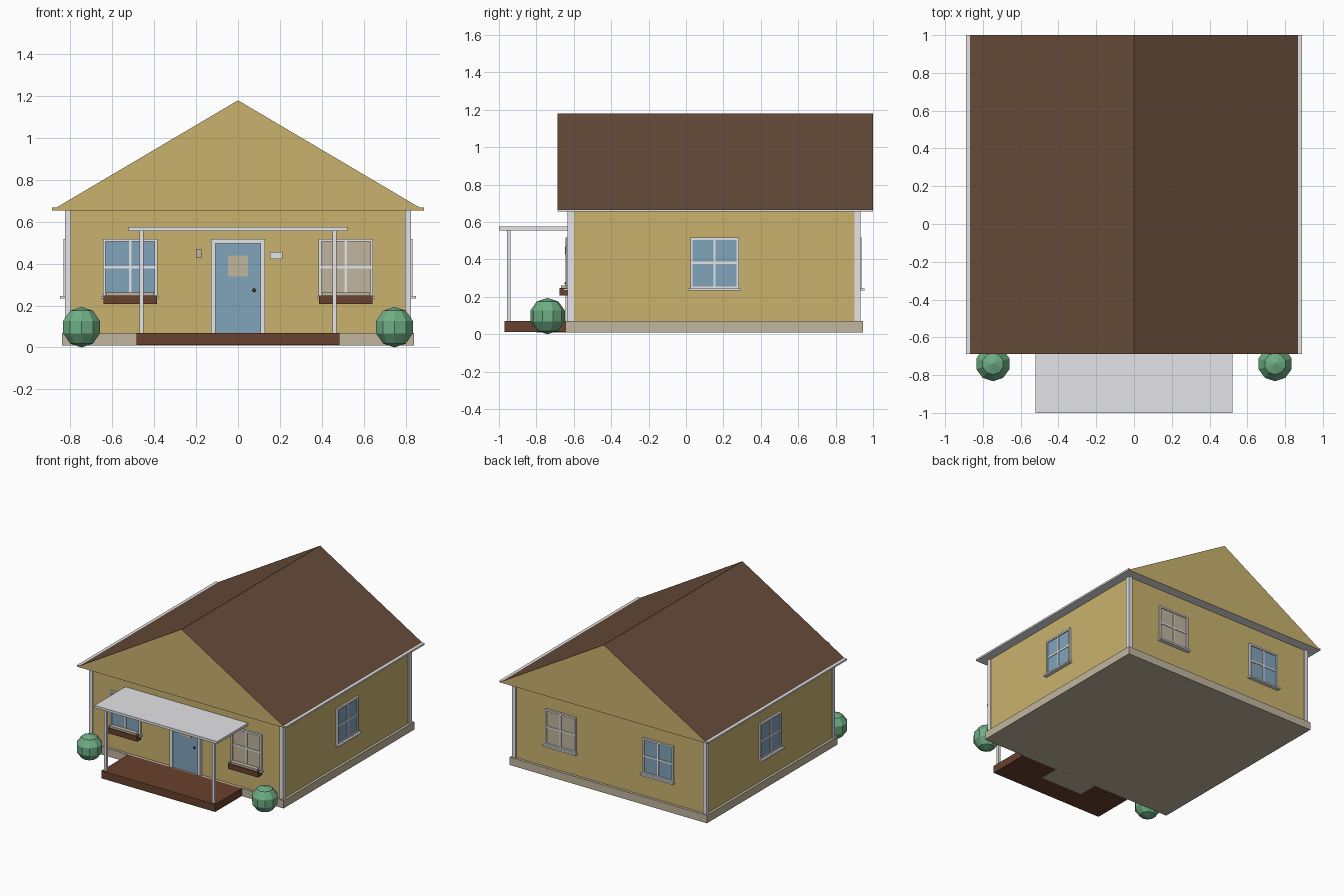
import bpy, bmesh, math
from mathutils import Matrix, Vector

if "Cube" in bpy.data.objects:
    bpy.data.objects.remove(bpy.data.objects["Cube"])


def material(name, r, g, b):
    m = bpy.data.materials.new(name)
    m.diffuse_color = (r, g, b, 1)
    m.use_nodes = True
    m.node_tree.nodes["Principled BSDF"].inputs["Base Color"].default_value = m.diffuse_color
    return m


WALL = material("tan_siding", 0.59, 0.45, 0.155)
WHITE = material("white_trim", 0.80, 0.80, 0.82)
ROOF = material("roof_brown", 0.135, 0.073, 0.043)
WOOD = material("wood_brown", 0.14, 0.052, 0.026)
BLUE = material("door_and_glass_blue", 0.22, 0.37, 0.50)
BEIGE = material("stone_beige", 0.53, 0.46, 0.34)
GREEN = material("bush_green", 0.155, 0.42, 0.23)
DARK = material("dark_metal", 0.08, 0.08, 0.08)


def finish(name, bm, mats, matrix=Matrix()):
    bmesh.ops.recalc_face_normals(bm, faces=bm.faces)
    me = bpy.data.meshes.new(name)
    bm.to_mesh(me)
    bm.free()
    for m in mats:
        me.materials.append(m)
    ob = bpy.data.objects.new(name, me)
    ob.matrix_world = matrix
    bpy.context.collection.objects.link(ob)
    return ob


def boxes(name, items, mats, matrix=Matrix()):
    """Each item: x0, x1, y0, y1, z0, z1, material slot."""
    bm = bmesh.new()
    for x0, x1, y0, y1, z0, z1, slot in items:
        mat = Matrix.Translation(((x0 + x1) / 2, (y0 + y1) / 2, (z0 + z1) / 2)) \
            @ Matrix.Diagonal((x1 - x0, y1 - y0, z1 - z0, 1))
        new = bmesh.ops.create_cube(bm, size=1, matrix=mat)["verts"]
        for f in {f for v in new for f in v.link_faces}:
            f.material_index = slot
    return finish(name, bm, mats, matrix)


def box(name, x0, x1, y0, y1, z0, z1, mat):
    return boxes(name, [(x0, x1, y0, y1, z0, z1, 0)], [mat])


# House body
WX, YF, YB = 0.82, -0.625, 0.925
box("foundation", -0.84, 0.84, -0.645, 0.945, 0.01, 0.07, BEIGE)
box("walls", -WX, WX, YF, YB, 0.07, 0.656, WALL)
for sx in (-1, 1):
    for label, y0, y1 in (("front", -0.633, -0.60), ("back", 0.90, 0.933)):
        xs = sorted((sx * 0.798, sx * 0.827))
        box(f"corner_trim_{label}_{'left' if sx < 0 else 'right'}",
            xs[0], xs[1], y0, y1, 0.07, 0.656, WHITE)

# Eave slab: white sides and underside, tan gable ends
eave = boxes("eave_slab", [(-0.889, 0.889, -0.687, 1.0, 0.655, 0.668, 0)], [WHITE, WALL])
for p in eave.data.polygons:
    p.material_index = int(abs(p.normal.y) > 0.5)

# Roof prism: brown slopes, tan gables
bm = bmesh.new()
tri = bm.faces.new([bm.verts.new(c) for c in
                    ((-0.869, -0.687, 0.667), (0.869, -0.687, 0.667), (0, -0.687, 1.18))])
ext = bmesh.ops.extrude_face_region(bm, geom=[tri], use_keep_orig=True)["geom"]
bmesh.ops.translate(bm, vec=(0, 1.687, 0),
                    verts=[v for v in ext if isinstance(v, bmesh.types.BMVert)])
roof = finish("roof", bm, [ROOF, WALL])
for p in roof.data.polygons:
    p.material_index = int(abs(p.normal.y) > 0.5)


# Windows, built facing -y and turned onto each wall
def window(name, pane, x, y, angle):
    w, z0, z1, t, c = 0.13, 0.243, 0.518, 0.013, 0.382
    place = Matrix.Translation((x, y, 0)) @ Matrix.Rotation(math.radians(angle), 4, 'Z')
    items = [(-w + t, w - t, -0.006, 0.004, z0 + t, z1 - t, 1),
             (-w, -w + t, -0.014, 0.004, z0, z1, 0),
             (w - t, w, -0.014, 0.004, z0, z1, 0),
             (-w + t, w - t, -0.014, 0.004, z1 - t, z1, 0),
             (-w + t, w - t, -0.014, 0.004, z0, z0 + t, 0),
             (-0.006, 0.006, -0.011, 0, z0 + t, z1 - t, 0),
             (-w + t, w - t, -0.0105, 0, c - 0.006, c + 0.006, 0),
             (-w - 0.009, w + 0.009, -0.03, 0.004, 0.233, 0.245, 0)]
    boxes(name, items, [WHITE, pane], place)


window("window_front_left", BLUE, -0.515, YF, 0)
window("window_front_right", BEIGE, 0.515, YF, 0)
window("window_back_left", BLUE, -0.415, YB, 180)
window("window_back_right", BEIGE, 0.415, YB, 180)
window("window_side_right", BLUE, WX, 0.153, 90)
window("window_side_left", BLUE, -WX, 0.153, -90)

# Flower boxes under the front windows
for label, cx in (("left", -0.515), ("right", 0.515)):
    boxes(f"flower_box_{label}",
          [(cx - 0.128, cx + 0.128, -0.676, YF, 0.207, 0.247, 0),
           (cx - 0.113, cx + 0.113, -0.668, -0.635, 0.245, 0.262, 1)], [WOOD, BEIGE])

# Door with trim, small pane and knob
boxes("door_trim", [(-0.13, -0.108, -0.645, YF, 0.07, 0.518, 0),
                    (0.108, 0.13, -0.645, YF, 0.07, 0.518, 0),
                    (-0.108, 0.108, -0.645, YF, 0.497, 0.518, 0)], [WHITE])
box("door", -0.108, 0.108, -0.635, YF, 0.07, 0.497, BLUE)
box("door_pane", -0.048, 0.048, -0.64, -0.634, 0.338, 0.438, BEIGE)
bm = bmesh.new()
bmesh.ops.create_uvsphere(bm, u_segments=8, v_segments=6, radius=0.009)
finish("door_knob", bm, [DARK], Matrix.Translation((0.077, -0.641, 0.273)))

# Wall lamp and plain plate beside the door
box("wall_lamp", -0.2, -0.175, -0.648, YF, 0.427, 0.47, BEIGE)
box("wall_plate", 0.152, 0.212, -0.634, YF, 0.423, 0.456, WHITE)

# Porch
box("porch_deck", -0.485, 0.485, -0.97, -0.64, 0.012, 0.07, WOOD)
box("porch_footing", -0.18, 0.18, -0.80, -0.64, 0.0095, 0.05, BEIGE)
box("porch_roof", -0.522, 0.522, -1.0, -0.62, 0.556, 0.575, WHITE)
for label, cx in (("left", -0.46), ("right", 0.46)):
    box(f"porch_post_{label}", cx - 0.01, cx + 0.01, -0.957, -0.937, 0.07, 0.557, WHITE)

# Low-poly bushes
for label, cx in (("left", -0.747), ("right", 0.747)):
    bm = bmesh.new()
    bmesh.ops.create_uvsphere(bm, u_segments=10, v_segments=5, radius=0.097)
    finish(f"bush_{label}", bm, [GREEN], Matrix.Translation((cx, -0.74, 0.097)))
